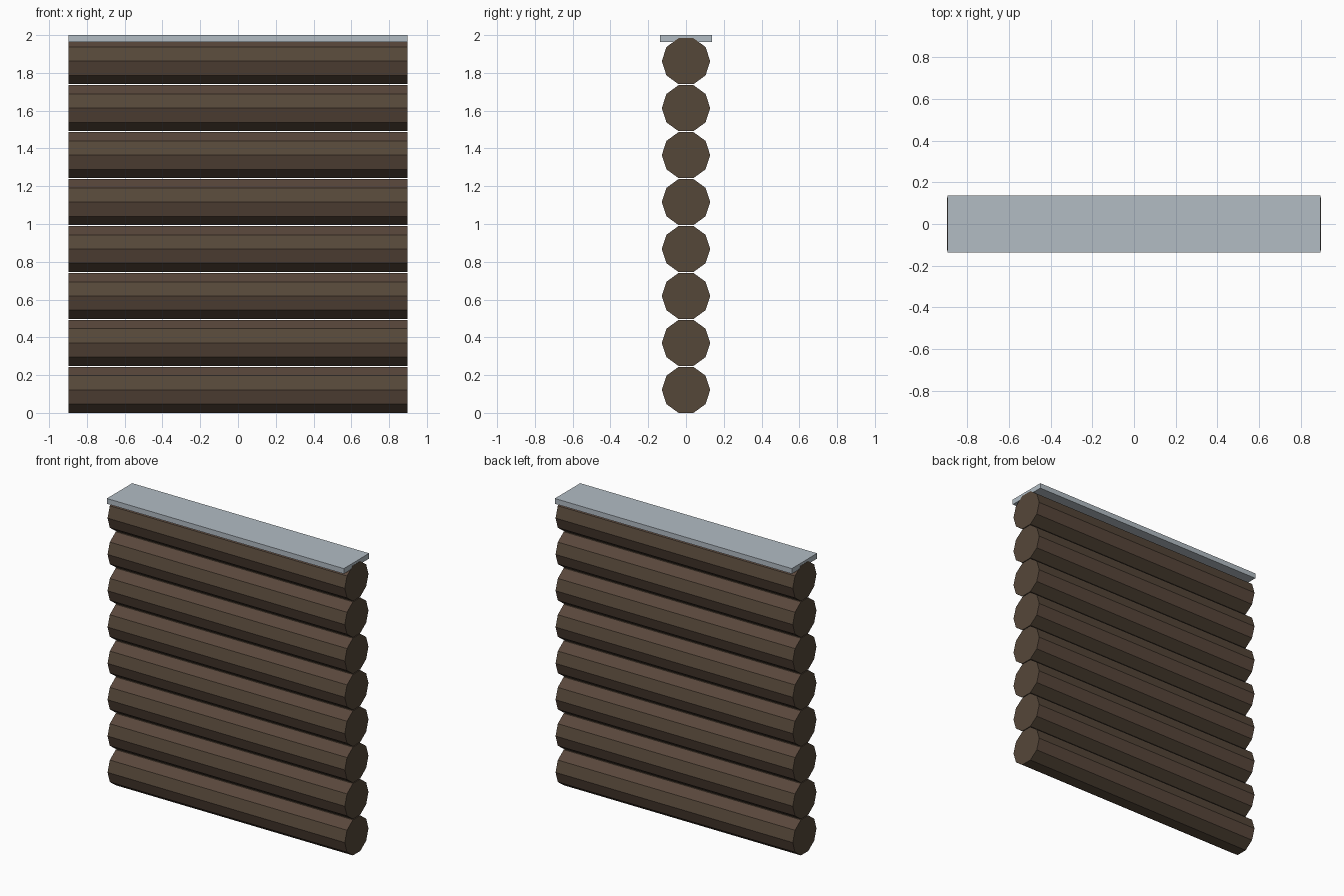
import bpy, bmesh, math

if "Cube" in bpy.data.objects:
    bpy.data.objects.remove(bpy.data.objects["Cube"])


def srgb(r, g, b):
    def lin(c):
        c /= 255
        return c / 12.92 if c <= 0.04045 else ((c + 0.055) / 1.055) ** 2.4
    return (lin(r), lin(g), lin(b), 1)


def material(name, rgb):
    m = bpy.data.materials.new(name)
    m.diffuse_color = srgb(*rgb)
    m.use_nodes = True
    m.node_tree.nodes["Principled BSDF"].inputs["Base Color"].default_value = m.diffuse_color
    return m


bark = material("bark brown", (85, 71, 57))
warm = material("warm bark brown", (89, 71, 59))
grey = material("pale grey capping", (178, 188, 196))


def add_object(name, bm, mats):
    me = bpy.data.meshes.new(name)
    bm.normal_update()
    bm.to_mesh(me)
    bm.free()
    for m in mats:
        me.materials.append(m)
    ob = bpy.data.objects.new(name, me)
    bpy.context.collection.objects.link(ob)
    return ob


HALF, RADIUS, PITCH = 0.898, 0.128, 0.2486
APOTHEM = RADIUS * math.cos(math.pi / 10)


# Ten-sided log lying along x, with flat top and bottom
def log(i):
    z = APOTHEM + i * PITCH
    bm = bmesh.new()
    ring = [bm.verts.new((-HALF, RADIUS * math.cos(k * math.pi / 5),
                          z + RADIUS * math.sin(k * math.pi / 5))) for k in range(10)]
    end = bm.faces.new(ring)
    out = bmesh.ops.extrude_face_region(bm, geom=[end], use_keep_orig=True)
    bmesh.ops.translate(bm, vec=(2 * HALF, 0, 0),
                        verts=[g for g in out["geom"] if isinstance(g, bmesh.types.BMVert)])
    bmesh.ops.recalc_face_normals(bm, faces=bm.faces)
    # Warmer bark on the upper slopes and just below the middle
    for f in bm.faces:
        n = f.normal
        if abs(n.x) < 0.5 and (0.6 < n.z < 0.9 or -0.5 < n.z < -0.1):
            f.material_index = 1
    add_object(f"log_{i + 1}", bm, [bark, warm])


for i in range(8):
    log(i)

# Flat capping board on the top log
bm = bmesh.new()
bmesh.ops.create_cube(bm, size=1)
bmesh.ops.scale(bm, vec=(2 * HALF - 0.002, 0.274, 0.036), verts=bm.verts)
bmesh.ops.translate(bm, vec=(0, 0, 1.982), verts=bm.verts)
add_object("capping_board", bm, [grey])
